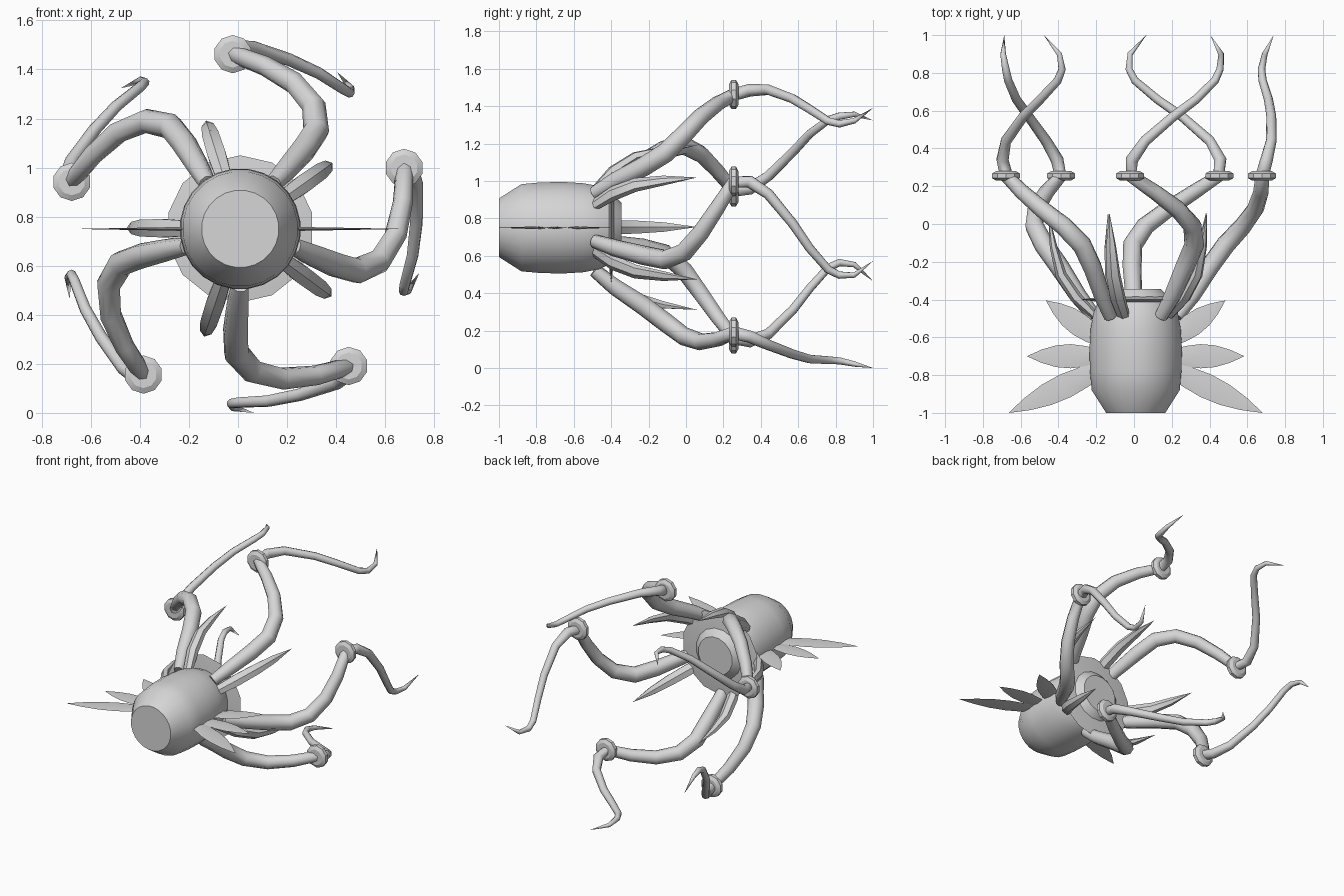
import bpy, bmesh, math
from mathutils import Vector, Matrix

if "Cube" in bpy.data.objects:
    bpy.data.objects.remove(bpy.data.objects["Cube"])

HUB = Vector((0.009, 0, 0.75))   # body axis runs along y through here

grey = bpy.data.materials.new("light_grey")
grey.diffuse_color = (0.67, 0.67, 0.67, 1)
grey.use_nodes = True
grey.node_tree.nodes["Principled BSDF"].inputs["Base Color"].default_value = grey.diffuse_color


def loft(name, rings, angle=35):
    """Skin a list of equal-length point rings, capping both ends."""
    bm = bmesh.new()
    loops = [[bm.verts.new(p) for p in ring] for ring in rings]
    n = len(loops[0])
    for a, b in zip(loops, loops[1:]):
        for i in range(n):
            j = (i + 1) % n
            bm.faces.new((a[i], a[j], b[j], b[i]))
    bm.faces.new(loops[0][::-1])
    bm.faces.new(loops[-1])
    bmesh.ops.remove_doubles(bm, verts=bm.verts, dist=0.0004)
    bmesh.ops.recalc_face_normals(bm, faces=bm.faces)
    me = bpy.data.meshes.new(name)
    bm.to_mesh(me)
    bm.free()
    me.materials.append(grey)
    ob = bpy.data.objects.new(name, me)
    bpy.context.collection.objects.link(ob)
    bpy.ops.object.select_all(action='DESELECT')
    ob.select_set(True)
    bpy.context.view_layer.objects.active = ob
    bpy.ops.object.shade_smooth_by_angle(angle=math.radians(angle))
    return ob


def lathe(name, profile, n, centre, angle=35):
    """Revolve (y, radius) pairs about the y direction."""
    rings = [[centre + Vector((r * math.cos(t), y, r * math.sin(t)))
              for t in (2 * math.pi * (i + 0.5) / n for i in range(n))]
             for y, r in profile]
    return loft(name, rings, angle)


def tube_rings(path, n):
    """Round cross-sections along (x, y, z, radius) with a carried frame."""
    pts = [Vector(p[:3]) for p in path]
    rings, side = [], Vector((1, 0, 0))
    for i, p in enumerate(pts):
        d = (pts[min(i + 1, len(pts) - 1)] - pts[max(i - 1, 0)]).normalized()
        side = (side - d * side.dot(d)).normalized()
        up = d.cross(side)
        rings.append([p + path[i][3] * (side * math.cos(t) + up * math.sin(t))
                      for t in (2 * math.pi * k / n for k in range(n))])
    return rings


def spun(rings, degrees):
    """Turn rings round the body axis (anticlockwise seen from the front)."""
    m = Matrix.Rotation(-math.radians(degrees), 4, 'Y')
    return [[HUB + m @ p for p in ring] for ring in rings]


# Barrel body, collar fin and mouth
lathe("body", [(-1, .158), (-.88, .235), (-.78, .244), (-.66, .247),
               (-.55, .24), (-.47, .225), (-.39, .19)], 24, HUB)
lathe("collar", [(-.415, .18), (-.4, .3), (-.385, .18)], 14, HUB, 20)
lathe("mouth", [(-.41, .2), (-.385, .18), (-.345, .135)], 16, HUB)

# Five spiralling tentacles, each with a ring
TENTACLE = [
    (.135, -.49, .185, .036), (.195, -.38, .25, .046), (.26, -.23, .325, .052),
    (.31, -.11, .40, .053), (.30, -.01, .50, .050), (.22, .08, .595, .046),
    (.10, .17, .665, .041), (-.025, .255, .712, .036), (-.02, .34, .735, .034),
    (.05, .44, .738, .029), (.20, .57, .69, .026), (.32, .66, .635, .024),
    (.42, .76, .57, .022), (.447, .82, .555, .020), (.452, .90, .572, .015),
    (.395, 1.0, .64, .0001)]
RING = [(-.025, .055), (-.012, .078), (.012, .078), (.025, .055)]
m72 = 72
for k in range(5):
    loft(f"tentacle_{k + 1}", spun(tube_rings(TENTACLE, 8), m72 * k), 50)
    a = math.radians(92.4 + m72 * k)
    c = HUB + Vector((.713 * math.cos(a), .255, .713 * math.sin(a)))
    lathe(f"tentacle_ring_{k + 1}", RING, 10, c, 20)

# Five curved claws: (radius, y, half width, half thickness)
CLAW = [(.20, -.50, .035, .02), (.315, -.39, .043, .032),
        (.395, -.27, .04, .03), (.435, -.12, .029, .02),
        (.463, .06, .0001, .0001)]
claw_rings = []
for i, (r, y, w, t) in enumerate(CLAW):
    a, b = CLAW[max(i - 1, 0)], CLAW[min(i + 1, 4)]
    d = Vector((b[0] - a[0], b[1] - a[1], 0)).normalized()
    nrm = Vector((-d.y, d.x, 0))
    claw_rings.append([Vector((r, y, w * math.cos(q))) + nrm * t * math.sin(q)
                       for q in (math.pi / 3 * (j + .5) for j in range(6))])
for k in range(5):
    loft(f"claw_{k + 1}", spun(claw_rings, 35.5 + m72 * k), 40)

# Three flat leaf fins on each side: (root, tip, half width)
FINS = [((.18, -.62), (.475, -.405), .062), ((.19, -.70), (.575, -.70), .064),
        ((.17, -.76), (.672, -1.0), .066)]
SHAPE = [(0, .55), (.2, .85), (.4, 1), (.6, .9), (.8, .55), (.93, .2), (1, .001)]
for s, label in ((-1, "left"), (1, "right")):
    for k, (root, tip, w) in enumerate(FINS):
        a = Vector((s * root[0], root[1], 0))
        b = Vector((s * tip[0], tip[1], 0))
        d = (b - a).normalized()
        side = Vector((-d.y, d.x, 0))
        rings = []
        for f, q in SHAPE:
            p = HUB + a.lerp(b, f)
            h = Vector((0, 0, .009 * (1 - f) + .0002))
            rings.append([p + side * w * q, p + h, p - side * w * q, p - h])
        loft(f"{label}_fin_{k + 1}", rings, 30)
